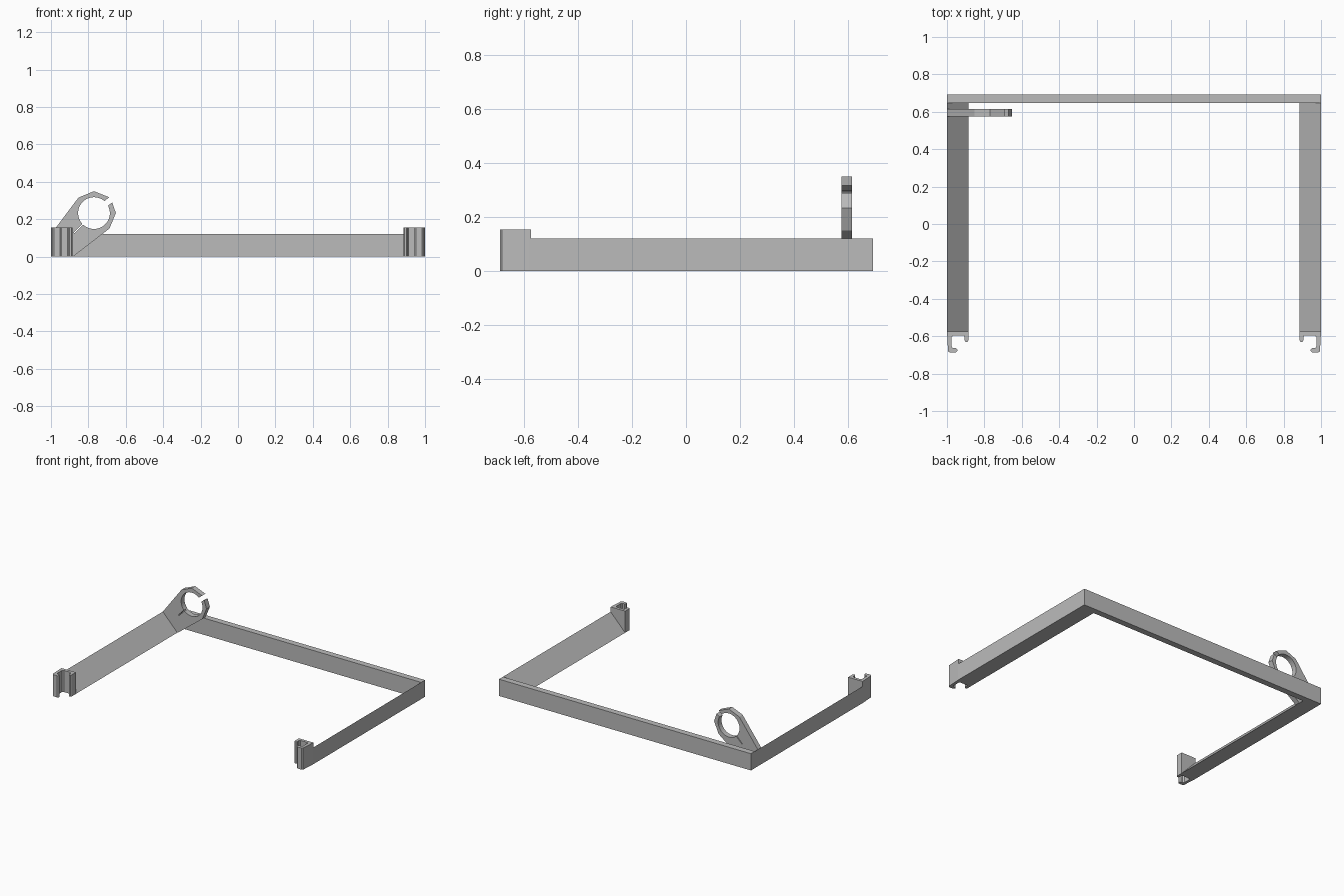
import bpy, bmesh, math

if "Cube" in bpy.data.objects:
    bpy.data.objects.remove(bpy.data.objects["Cube"])

grey = bpy.data.materials.new("plain grey")
grey.diffuse_color = (0.5, 0.5, 0.5, 1)
grey.use_nodes = True
grey.node_tree.nodes["Principled BSDF"].inputs["Base Color"].default_value = grey.diffuse_color


def prism(name, pts, axis, lo, hi):
    """Extrude a 2D outline along y (outline in x,z) or z (outline in x,y)."""
    bm = bmesh.new()

    def place(p, d):
        return (p[0], d, p[1]) if axis == "y" else (p[0], p[1], d)
    face = bm.faces.new([bm.verts.new(place(p, lo)) for p in pts])
    top = bmesh.ops.extrude_face_region(bm, geom=[face])["geom"]
    shift = (0, hi - lo, 0) if axis == "y" else (0, 0, hi - lo)
    bmesh.ops.translate(bm, vec=shift,
                        verts=[g for g in top if isinstance(g, bmesh.types.BMVert)])
    bmesh.ops.recalc_face_normals(bm, faces=bm.faces)
    mesh = bpy.data.meshes.new(name)
    bm.to_mesh(mesh)
    bm.free()
    mesh.materials.append(grey)
    obj = bpy.data.objects.new(name, mesh)
    bpy.context.collection.objects.link(obj)
    return obj


# Rear crossbar
prism("rear_bar", [(-1, 0), (1, 0), (1, 0.12), (-1, 0.12)], "y", 0.648, 0.692)

# Wedge-section side arms and hooked end clips, mirrored left and right
arm = [(1, 0), (1, 0.12), (0.885, 0)]
clip = [(1, -0.574), (0.885, -0.574), (0.885, -0.622), (0.89, -0.63),
        (0.90, -0.63), (0.906, -0.622), (0.906, -0.603), (0.912, -0.595),
        (0.966, -0.595), (0.975, -0.604), (0.975, -0.655), (0.968, -0.664),
        (0.953, -0.664), (0.945, -0.672), (0.945, -0.68), (0.953, -0.688),
        (0.985, -0.688), (0.994, -0.68)]
for side, s in (("left", -1), ("right", 1)):
    prism(side + "_arm", [(s * x, z) for x, z in arm], "y", -0.58, 0.65)
    prism(side + "_clip", [(s * x, y) for x, y in clip], "z", 0, 0.155)

# Split ring bracket: outer outline, across the gap, then back round the hole
cx, cz, ro, ri = -0.77, 0.233, 0.117, 0.085


def polar(r, deg):
    a = math.radians(deg)
    return (cx + r * math.cos(a), cz + r * math.sin(a))


outline = [polar(ro, 46), polar(ro, 90), polar(ro, 135),
           (-1, 0.12), (-1, 0), (-0.882, 0),
           polar(ro, 315), polar(ro, 360), polar(0.113, 30)]
hole = [polar(ri, 28 - i * 163 / 18) for i in range(19)]
slit = [polar(0.15, 226), polar(0.15, 224)]          # thin flex slit
hole2 = [polar(ri, 223 - i * 174 / 18) for i in range(19)]
hole[-1] = polar(ri, 227)
prism("ring_bracket", outline + hole + slit + hole2, "y", 0.576, 0.614)
